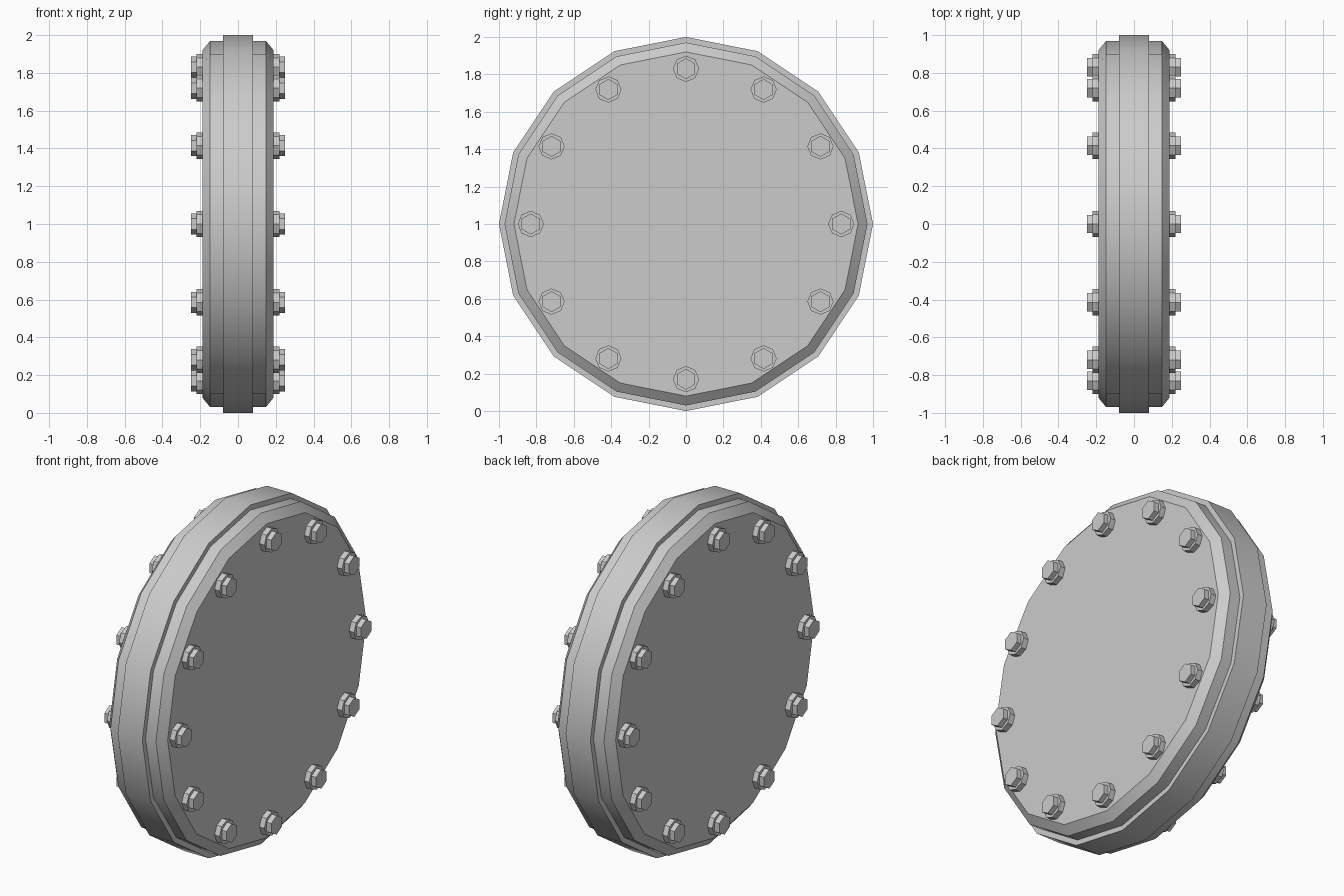
import bpy
import bmesh
from math import radians, sin, cos, tau

cube = bpy.data.objects.get("Cube")
if cube:
    bpy.data.objects.remove(cube, do_unlink=True)

# Single grey metal colour
grey = bpy.data.materials.new("grey metal")
grey.use_nodes = True
grey.diffuse_color = (0.6, 0.6, 0.6, 1)
grey.node_tree.nodes["Principled BSDF"].inputs["Base Color"].default_value = (0.6, 0.6, 0.6, 1)


def lathe(name, profile, sides, centre=(0, 0), side=1, turn=0, smooth=False):
    """Closed solid around the x axis; profile lists (x, radius) outwards."""
    bm = bmesh.new()
    cy, cz = centre
    rings = []
    for x, r in profile:
        angles = [turn + tau * i / sides for i in range(sides)]
        rings.append([bm.verts.new((side * x, cy + r * sin(a), cz + r * cos(a))) for a in angles])
    for a, b in zip(rings, rings[1:]):
        for i in range(sides):
            j = (i + 1) % sides
            bm.faces.new((a[i], a[j], b[j], b[i]))
    bm.faces.new(rings[0])
    bm.faces.new(rings[-1])
    bmesh.ops.recalc_face_normals(bm, faces=bm.faces)
    mesh = bpy.data.meshes.new(name)
    bm.to_mesh(mesh)
    bm.free()
    mesh.materials.append(grey)
    obj = bpy.data.objects.new(name, mesh)
    bpy.context.collection.objects.link(obj)
    if smooth:
        bpy.ops.object.select_all(action="DESELECT")
        obj.select_set(True)
        bpy.context.view_layer.objects.active = obj
        bpy.ops.object.shade_smooth_by_angle(angle=radians(30))
    return obj


# Central rim
lathe("rim", [(-0.08, 1), (0.08, 1)], 16, (0, 1), smooth=True)

for side, label in ((1, "left"), (-1, "right")):
    # Bevelled cover plate
    lathe(f"{label}_cover", [(0.07, 0.97), (0.147, 0.97), (0.188, 0.92)],
          16, (0, 1), side, smooth=True)
    # Ring of bolts, each with a washer and a hexagonal head
    for n in range(12):
        a = tau * n / 12
        spot = (0.83 * sin(a), 1 + 0.83 * cos(a))
        lathe(f"{label}_washer_{n}", [(0.18, 0.07), (0.22, 0.07)], 8, spot, side)
        lathe(f"{label}_bolt_head_{n}", [(0.21, 0.056), (0.25, 0.056)], 6, spot, side)
